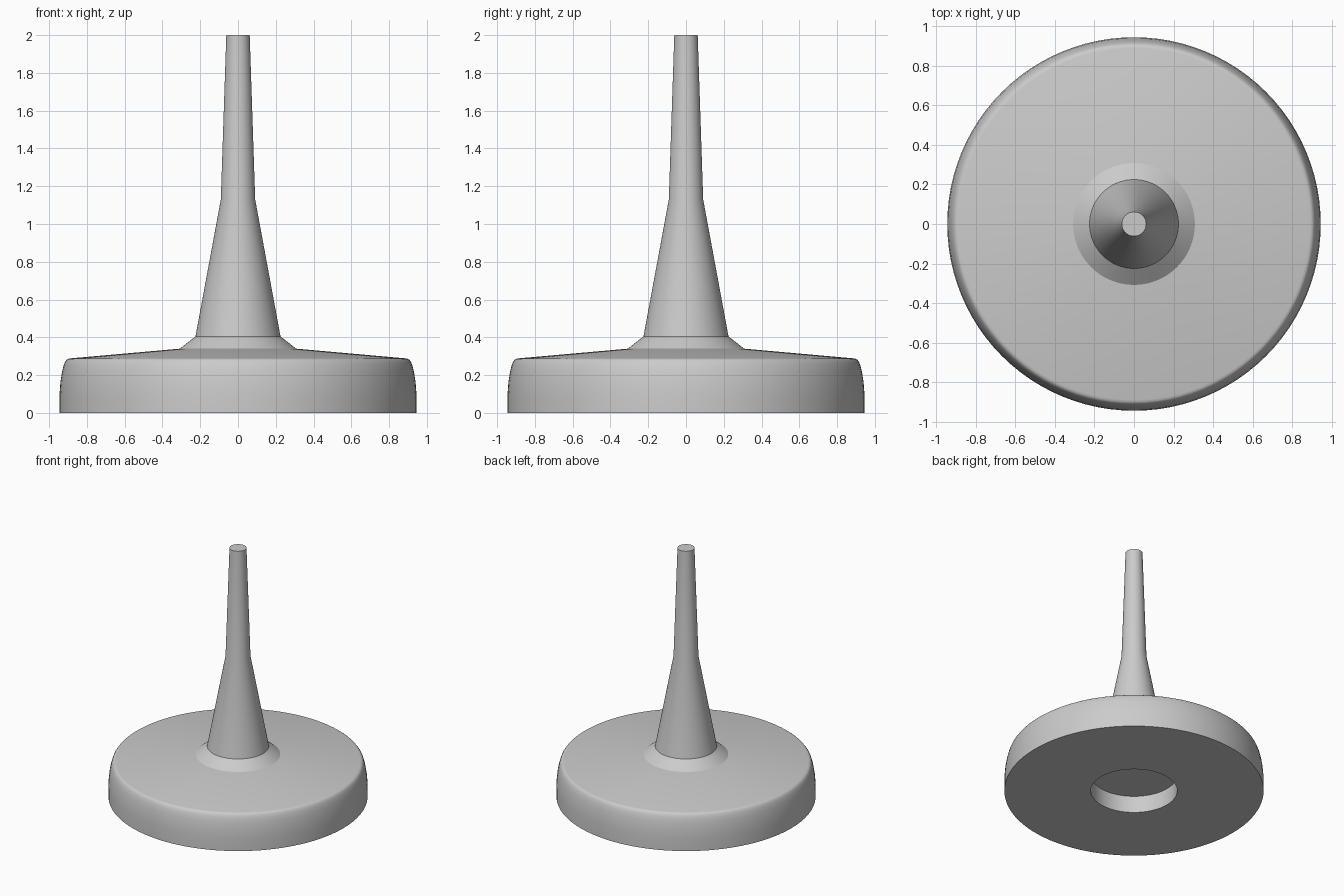
import bpy, bmesh, math

if "Cube" in bpy.data.objects:
    bpy.data.objects.remove(bpy.data.objects["Cube"])

SIDES = 96

grey = bpy.data.materials.new("plain grey")
grey.diffuse_color = (0.6, 0.6, 0.6, 1)
grey.use_nodes = True
grey.node_tree.nodes["Principled BSDF"].inputs["Base Color"].default_value = grey.diffuse_color


def lathe(name, profile):
    """Spin (radius, height) points around z; radius 0 makes a pole."""
    bm = bmesh.new()
    rings = []
    for r, z in profile:
        if r == 0:
            rings.append([bm.verts.new((0, 0, z))] * SIDES)
        else:
            rings.append([bm.verts.new((r * math.cos(2 * math.pi * i / SIDES),
                                        r * math.sin(2 * math.pi * i / SIDES), z))
                          for i in range(SIDES)])
    for a, b in zip(rings, rings[1:]):
        for i in range(SIDES):
            j = (i + 1) % SIDES
            corners = list(dict.fromkeys((a[i], a[j], b[j], b[i])))
            bm.faces.new(corners)
    bmesh.ops.recalc_face_normals(bm, faces=bm.faces)
    mesh = bpy.data.meshes.new(name)
    bm.to_mesh(mesh)
    bm.free()
    mesh.materials.append(grey)
    obj = bpy.data.objects.new(name, mesh)
    bpy.context.collection.objects.link(obj)
    bpy.ops.object.select_all(action='DESELECT')
    obj.select_set(True)
    bpy.context.view_layer.objects.active = obj
    bpy.ops.object.shade_smooth_by_angle(angle=math.radians(25))
    return obj


# One turned body: recess below, rounded base, collar and tapered stem
lathe("base_and_stem", [
    (0, 0.135), (0.315, 0.135), (0.315, 0),              # underside recess
    (0.945, 0), (0.945, 0.1), (0.94, 0.165),             # base wall
    (0.931, 0.22), (0.922, 0.255), (0.914, 0.273),       # rounded rim
    (0.908, 0.281), (0.901, 0.286), (0.89, 0.2885),
    (0.308, 0.34), (0.225, 0.405),                       # sloped top, collar
    (0.091, 1.13), (0.062, 2.0), (0, 2.0),               # stem
])
